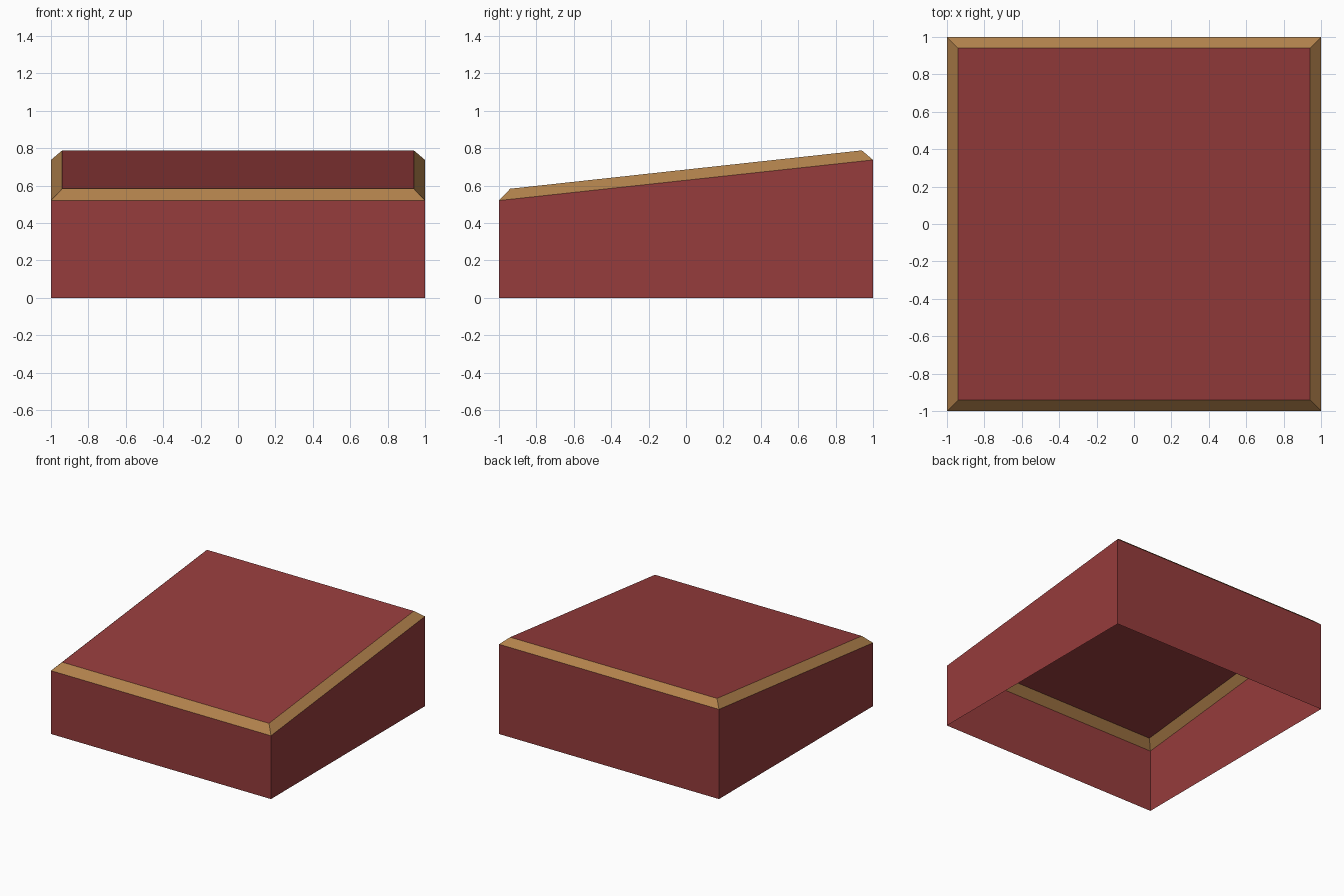
import bpy
import bmesh

if "Cube" in bpy.data.objects:
    bpy.data.objects.remove(bpy.data.objects["Cube"])


def material(name, rgb):
    m = bpy.data.materials.new(name)
    m.diffuse_color = (*rgb, 1.0)
    m.use_nodes = True
    m.node_tree.nodes["Principled BSDF"].inputs["Base Color"].default_value = m.diffuse_color
    return m


red = material("brick red", (0.305, 0.045, 0.045))
tan = material("tan trim", (0.445, 0.223, 0.072))


def ring(bm, half, z_front, z_back):
    """Square loop of vertices whose height slopes from front to back."""
    corners = ((-1, -1), (1, -1), (1, 1), (-1, 1))
    return [bm.verts.new((half * x, half * y, z_front if y < 0 else z_back))
            for x, y in corners]


def band(bm, low, high, slot):
    """Four outward-facing quads joining two loops."""
    for i in range(4):
        j = (i + 1) % 4
        bm.faces.new((low[i], low[j], high[j], high[i])).material_index = slot


bm = bmesh.new()
base = ring(bm, 1.0, 0.0, 0.0)
eaves = ring(bm, 1.0, 0.52, 0.737)
panel = ring(bm, 0.94, 0.583, 0.788)

band(bm, base, eaves, 0)    # walls, open underneath
band(bm, eaves, panel, 1)   # chamfered trim
bm.faces.new(panel)         # sloping top panel

mesh = bpy.data.meshes.new("sloped_box")
bm.to_mesh(mesh)
bm.free()
mesh.materials.append(red)
mesh.materials.append(tan)
bpy.context.collection.objects.link(bpy.data.objects.new("sloped_box", mesh))
